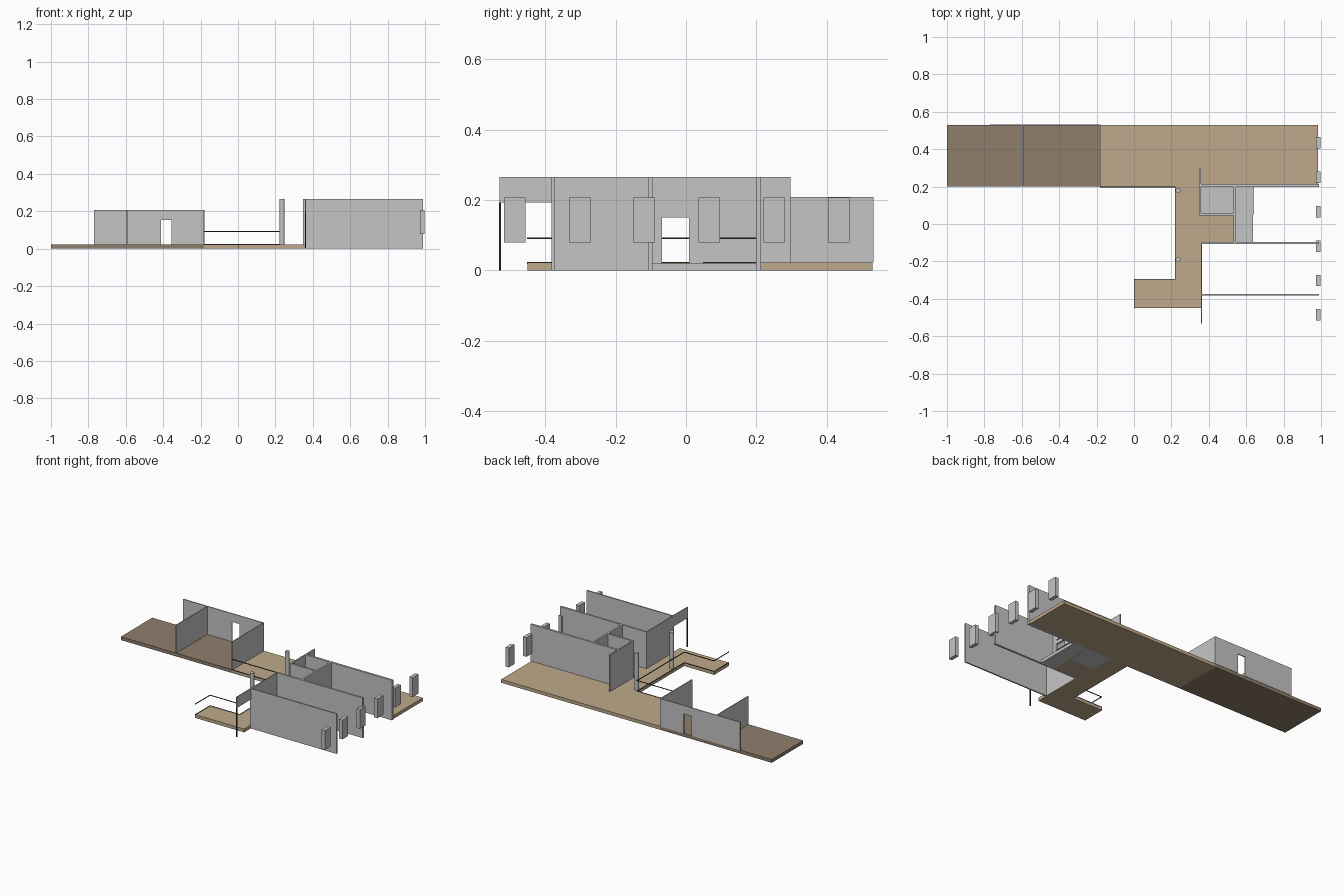
import bpy
import bmesh
from mathutils import Vector

cube = bpy.data.objects.get("Cube")
if cube:
    bpy.data.objects.remove(cube, do_unlink=True)


def material(name, rgb):
    m = bpy.data.materials.new(name)
    m.use_nodes = True
    m.diffuse_color = (*rgb, 1)
    bsdf = next(n for n in m.node_tree.nodes if n.type == 'BSDF_PRINCIPLED')
    bsdf.inputs["Base Color"].default_value = (*rgb, 1)
    return m


GREY = material("wall grey", (0.56, 0.56, 0.56))
TAN = material("tan decking", (0.52, 0.40, 0.26))
BROWN = material("brown decking", (0.28, 0.21, 0.15))
BLACK = material("black metal", (0.03, 0.03, 0.03))

FLOOR, WEST_TOP, ROOF = 0.022, 0.208, 0.265


def finish(name, bm, mat):
    bmesh.ops.recalc_face_normals(bm, faces=bm.faces)
    me = bpy.data.meshes.new(name)
    bm.to_mesh(me)
    bm.free()
    me.materials.append(mat)
    ob = bpy.data.objects.new(name, me)
    bpy.context.collection.objects.link(ob)
    return ob


def prism(name, outline, push, mat):
    """Extrude a flat outline of 3D points along the push vector."""
    bm = bmesh.new()
    face = bm.faces.new([bm.verts.new(p) for p in outline])
    ext = bmesh.ops.extrude_face_region(bm, geom=[face])
    verts = [v for v in ext["geom"] if isinstance(v, bmesh.types.BMVert)]
    bmesh.ops.translate(bm, verts=verts, vec=Vector(push))
    return finish(name, bm, mat)


def box(name, x, y, z, mat):
    corners = [(x[0], y[0]), (x[1], y[0]), (x[1], y[1]), (x[0], y[1])]
    return prism(name, [(a, b, z[0]) for a, b in corners], (0, 0, z[1] - z[0]), mat)


def door_outline(a, b, d0, d1, bottom, sill, head, top):
    """Wall elevation with a doorway notched up from its base."""
    return [(a, bottom), (d0, bottom), (d0, head), (d1, head),
            (d1, bottom), (b, bottom), (b, top), (a, top)]


def rail(name, points, z, r=0.002):
    """Square bars following an axis-aligned path."""
    for i, (p, q) in enumerate(zip(points, points[1:])):
        xs, ys = sorted((p[0], q[0])), sorted((p[1], q[1]))
        box(f"{name}_{i + 1}", (xs[0] - r, xs[1] + r), (ys[0] - r, ys[1] + r),
            (z - r, z + r), BLACK)


# Decks
box("west_deck", (-1, -0.183), (0.2, 0.53), (0, FLOOR), BROWN)
box("east_deck", (-0.183, 0.985), (0.2, 0.53), (0, FLOOR), TAN)
walk = [(0.22, 0.2), (0.22, -0.295), (0, -0.295), (0, -0.45), (0.36, -0.45),
        (0.36, -0.1), (0.535, -0.1), (0.535, 0.046), (0.36, 0.046), (0.36, 0.2)]
prism("front_walkway", [(x, y, 0) for x, y in walk], (0, 0, FLOOR), TAN)

# West pavilion
back = door_outline(-0.77, -0.18, -0.413, -0.356, FLOOR, 0, 0.153, WEST_TOP)
prism("west_back_wall", [(x, 0.526, z) for x, z in back], (0, 0.006, 0), GREY)
for name, x in (("west_cross_wall", -0.595), ("west_end_wall", -0.183)):
    box(name, (x - 0.003, x + 0.003), (0.2, 0.528), (FLOOR, WEST_TOP), GREY)

# East building: long walls
for name, y in (("front_long_wall", (-0.382, -0.373)),
                ("middle_long_wall", (-0.108, -0.095)),
                ("back_long_wall", (0.199, 0.213))):
    box(name, (0.357, 0.99), y, (0, ROOF), GREY)

# East building: cross walls and lintel over the open corner
box("front_cross_wall", (0.357, 0.363), (-0.382, -0.1), (0, ROOF), GREY)
box("corner_lintel", (0.357, 0.363), (-0.53, -0.38), (0.193, ROOF), GREY)
box("corner_post", (0.357, 0.363), (-0.531, -0.525), (0, 0.193), BLACK)
box("back_cross_wall", (0.348, 0.357), (0.046, 0.297), (0, ROOF), GREY)
box("small_room_wall", (0.35, 0.54), (0.046, 0.058), (0, ROOF), GREY)
inner = door_outline(-0.1, 0.2, -0.068, 0.009, FLOOR - 0.002, 0, 0.15, ROOF)
prism("inner_door_wall", [(0.533, y, z) for y, z in inner], (0.012, 0, 0), GREY)

# Grey floors of the small room and the landing
box("small_room_floor", (0.355, 0.534), (0.055, 0.2), (0, 0.02), GREY)
box("landing_floor", (0.535, 0.637), (-0.1, 0.2), (0, 0.02), GREY)

# Row of free-standing end panels
for i in range(6):
    y = -0.486 + i * 0.184
    box(f"end_panel_{i + 1}", (0.974, 0.998), (y - 0.0305, y + 0.0305),
        (0.079, 0.207), GREY)

# Round columns
for name, y in (("back_column", 0.18), ("front_column", -0.19)):
    bm = bmesh.new()
    bmesh.ops.create_cone(bm, cap_ends=True, segments=32, radius1=0.0135,
                          radius2=0.0135, depth=ROOF - FLOOR)
    bmesh.ops.translate(bm, verts=bm.verts, vec=(0.236, y, (ROOF + FLOOR) / 2))
    for f in bm.faces:
        f.smooth = len(f.verts) == 4
    for e in bm.edges:
        e.smooth = all(f.smooth for f in e.link_faces)
    finish(name, bm, GREY)

# Handrails and their base rails
path = [(-0.18, 0.198), (0.22, 0.198), (0.22, -0.296), (0.002, -0.296), (0.002, -0.45)]
landing = [(0.638, 0.05), (0.638, 0.198)]
for level, z in (("hand", 0.092), ("base", FLOOR)):
    rail(f"walkway_{level}_rail", path, z)
    rail(f"landing_{level}_rail", landing, z)
